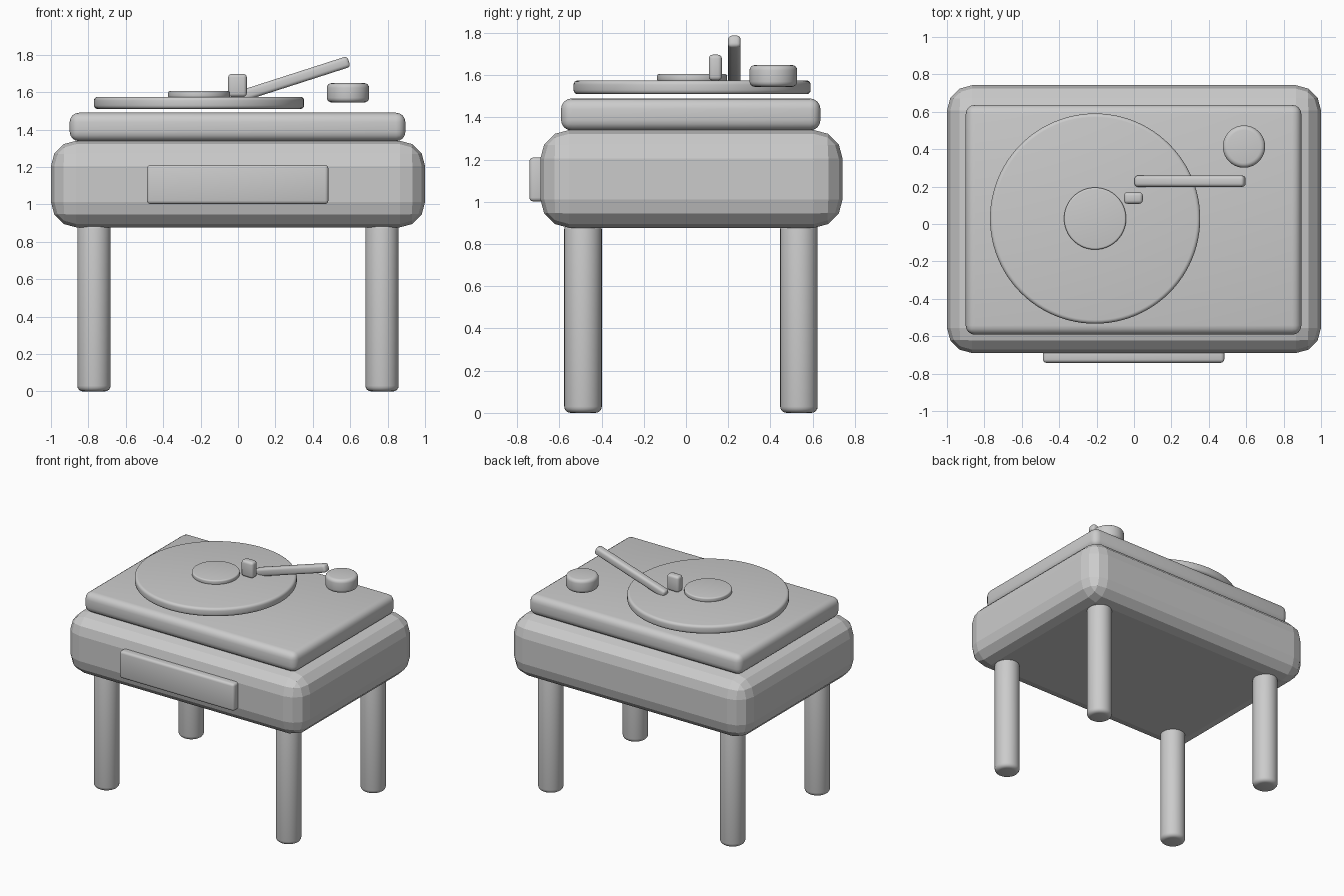
import bpy, bmesh
from math import radians
from mathutils import Vector

if "Cube" in bpy.data.objects:
    bpy.data.objects.remove(bpy.data.objects["Cube"])


def finish(obj, name, bevel, segments, flat=False):
    """Name the part, round its hard edges and set its shading."""
    obj.name = name
    bm = bmesh.new()
    bm.from_mesh(obj.data)
    hard = [e for e in bm.edges if e.calc_face_angle(0) > radians(60)]
    bmesh.ops.bevel(bm, geom=hard, offset=bevel, offset_type='OFFSET',
                    segments=segments, profile=0.5, affect='EDGES')
    bm.to_mesh(obj.data)
    bm.free()
    if not flat:
        bpy.ops.object.shade_smooth_by_angle(angle=radians(31))
    return obj


def box(name, lo, hi, bevel, segments=3, flat=False):
    lo, hi = Vector(lo), Vector(hi)
    bpy.ops.mesh.primitive_cube_add(size=1, location=(lo + hi) / 2)
    obj = bpy.context.object
    for v in obj.data.vertices:
        v.co = v.co * (hi - lo)
    return finish(obj, name, bevel, segments, flat)


def disc(name, x, y, z0, z1, r, bevel, sides=64):
    bpy.ops.mesh.primitive_cylinder_add(vertices=sides, radius=r, depth=z1 - z0,
                                        location=(x, y, (z0 + z1) / 2))
    return finish(bpy.context.object, name, bevel, 4)


# Cabinet with chunky faceted edges, top deck and front panel
box("cabinet", (-1, -0.69, 0.877), (1, 0.742, 1.34), 0.135, 3, flat=True)
box("deck", (-0.9, -0.592, 1.338), (0.895, 0.637, 1.49), 0.05, 4)
box("front_panel", (-0.487, -0.742, 1.002), (0.483, -0.665, 1.21), 0.018)

# Four round legs
for side, x in (("left", -0.77), ("right", 0.77)):
    for end, y in (("front", -0.488), ("back", 0.535)):
        disc(f"{end}_{side}_leg", x, y, 0, 0.9, 0.089, 0.03, 32)

# Record platter, centre label and volume knob
disc("platter", -0.208, 0.029, 1.51, 1.575, 0.562, 0.02, 96)
disc("label", -0.208, 0.029, 1.57, 1.605, 0.166, 0.01)
disc("knob", 0.588, 0.414, 1.545, 1.648, 0.113, 0.025)

# Tone arm, tilted upward to the right, and the small block beside it
box("pickup_block", (-0.053, 0.108, 1.575), (0.047, 0.17, 1.697), 0.018)
arm = box("tone_arm", (-0.008, 0.199, 1.64), (0.608, 0.259, 1.7), 0.018)
arm.rotation_euler.y = -radians(17.8)
